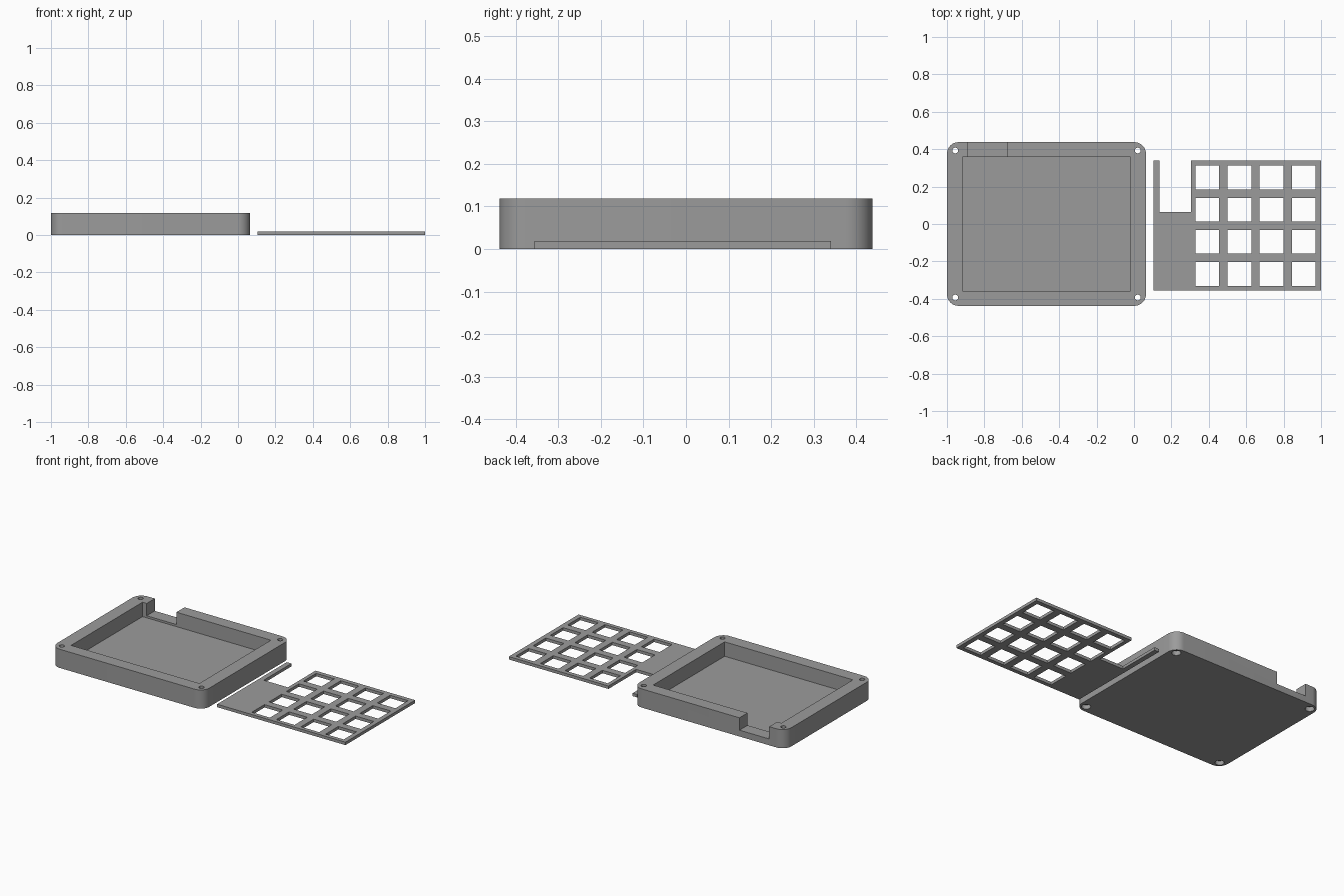
import bpy, bmesh, math

if "Cube" in bpy.data.objects:
    bpy.data.objects.remove(bpy.data.objects["Cube"])

grey = bpy.data.materials.new("plain grey")
grey.diffuse_color = (0.33, 0.33, 0.33, 1)
grey.use_nodes = True
grey.node_tree.nodes["Principled BSDF"].inputs["Base Color"].default_value = grey.diffuse_color


def prism(name, outlines, z0, z1):
    """Extrude one or more closed xy outlines (counter-clockwise) from z0 to z1."""
    bm = bmesh.new()
    for pts in outlines:
        low = [bm.verts.new((x, y, z0)) for x, y in pts]
        high = [bm.verts.new((x, y, z1)) for x, y in pts]
        bm.faces.new(low[::-1])
        bm.faces.new(high)
        for i in range(len(pts)):
            j = (i + 1) % len(pts)
            bm.faces.new((low[i], low[j], high[j], high[i]))
    mesh = bpy.data.meshes.new(name)
    bm.to_mesh(mesh)
    bm.free()
    obj = bpy.data.objects.new(name, mesh)
    bpy.context.collection.objects.link(obj)
    mesh.materials.append(grey)
    return obj


def rect(x0, y0, x1, y1):
    return [(x0, y0), (x1, y0), (x1, y1), (x0, y1)]


def circle(cx, cy, r, n=32):
    return [(cx + r * math.cos(2 * math.pi * i / n),
             cy + r * math.sin(2 * math.pi * i / n)) for i in range(n)]


def rounded_rect(x0, y0, x1, y1, r, n=12):
    pts = []
    centres = [(x1 - r, y1 - r), (x0 + r, y1 - r), (x0 + r, y0 + r), (x1 - r, y0 + r)]
    for k, (cx, cy) in enumerate(centres):
        for i in range(n + 1):
            a = math.pi / 2 * (k + i / n)
            pts.append((cx + r * math.cos(a), cy + r * math.sin(a)))
    return pts


def cut(obj, cutter):
    """Subtract the cutter, then remove it."""
    bpy.context.view_layer.objects.active = obj
    mod = obj.modifiers.new("cut", 'BOOLEAN')
    mod.operation = 'DIFFERENCE'
    mod.solver = 'EXACT'
    mod.object = cutter
    bpy.ops.object.modifier_apply(modifier=mod.name)
    bpy.data.objects.remove(cutter)


# Case tray with rounded corners
TOP = 0.118
case = prism("case", [rounded_rect(-1, -0.4375, 0.064, 0.4375, 0.062)], 0, TOP)

# Cavity and cable notch in the back wall
cut(case, prism("cavity_cutter", [rect(-0.917, -0.357, -0.02, 0.357)], 0.027, 0.2))
cut(case, prism("notch_cutter", [rect(-0.888, 0.3, -0.68, 0.5)], 0.04, 0.2))

# Corner screw holes with wider head recesses underneath
corners = [(x, y) for x in (-0.956, 0.02) for y in (-0.393, 0.393)]
cut(case, prism("screw_cutter", [circle(x, y, 0.0155) for x, y in corners], -0.1, 0.2))
cut(case, prism("recess_cutter", [circle(x, y, 0.026) for x, y in corners], -0.1, 0.027))

# Key plate with a deep slot beside a thin arm
plate = prism("key_plate", [[(0.103, -0.356), (1, -0.356), (1, 0.34), (0.304, 0.34),
                             (0.304, 0.064), (0.135, 0.064), (0.135, 0.34), (0.103, 0.34)]],
              0, 0.0185)

# Four by four grid of key openings
PITCH, SIZE = 0.172, 0.127
keys = [rect(x, y, x + SIZE, y + SIZE)
        for x in (0.328 + PITCH * i for i in range(4))
        for y in (-0.331 + PITCH * j for j in range(4))]
cut(plate, prism("key_cutter", keys, -0.1, 0.2))

# Smooth the rounded corners, keep the edges sharp
for obj in (case, plate):
    bpy.ops.object.select_all(action='DESELECT')
    obj.select_set(True)
    bpy.context.view_layer.objects.active = obj
    bpy.ops.object.shade_smooth_by_angle(angle=math.radians(30))
